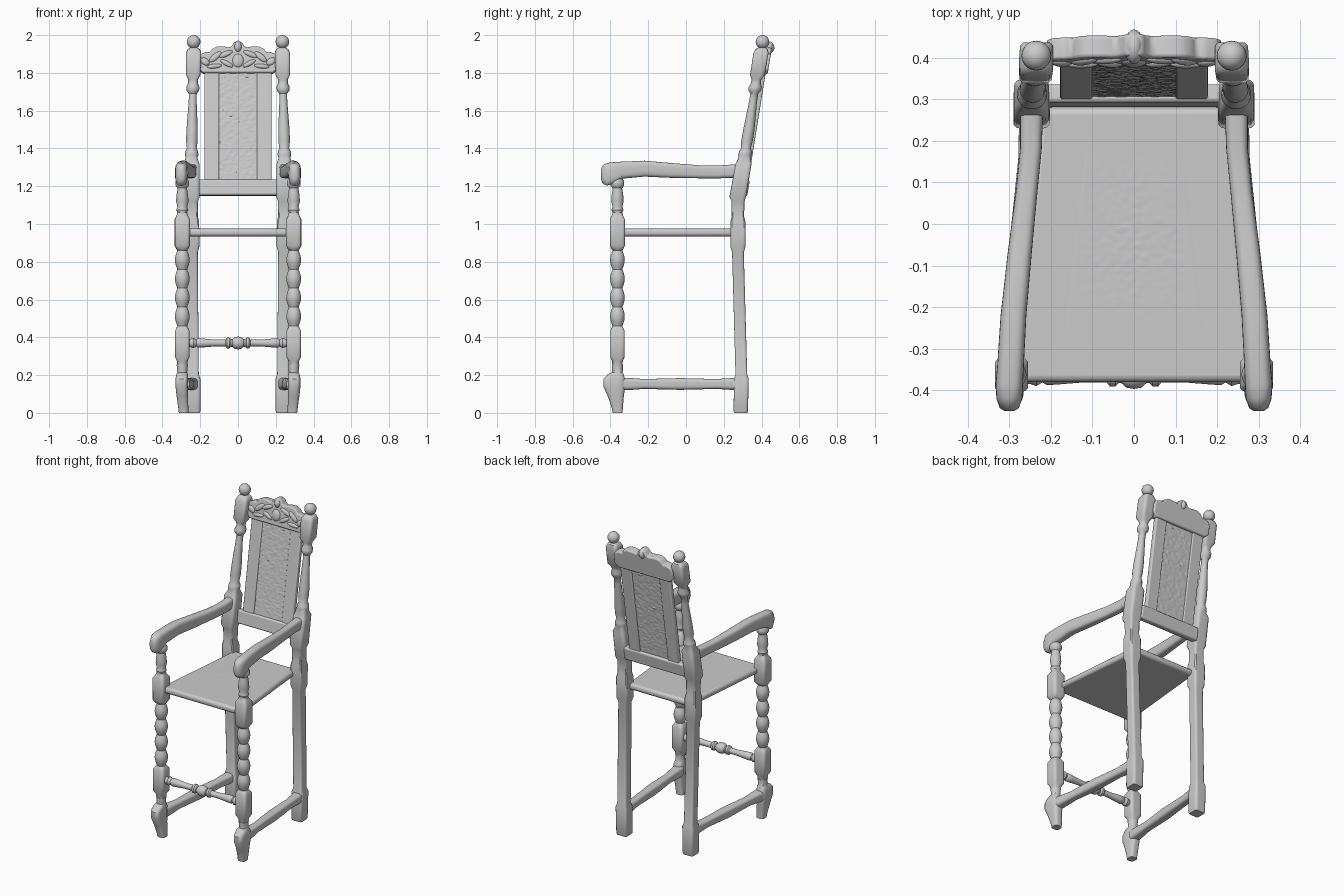
import bpy, bmesh, math
from mathutils import Matrix, Vector, noise

if "Cube" in bpy.data.objects:
    bpy.data.objects.remove(bpy.data.objects["Cube"], do_unlink=True)

wood = bpy.data.materials.new("pale grey wood")
wood.use_nodes = True
wood.diffuse_color = (0.6, 0.6, 0.6, 1)
wood.node_tree.nodes["Principled BSDF"].inputs["Base Color"].default_value = wood.diffuse_color

ROUND, SOFT, SQUARE = 2, 3.5, 9
SIDES = 32
SIDE_NAMES = ((1, "left"), (-1, "right"))


def finish(name, bm, bevel=0, matrix=None):
    bmesh.ops.recalc_face_normals(bm, faces=bm.faces)
    mesh = bpy.data.meshes.new(name)
    bm.to_mesh(mesh)
    bm.free()
    mesh.materials.append(wood)
    ob = bpy.data.objects.new(name, mesh)
    bpy.context.collection.objects.link(ob)
    if matrix:
        ob.matrix_world = matrix
    if bevel:
        mod = ob.modifiers.new("bevel", "BEVEL")
        mod.width, mod.segments = bevel, 3
    bpy.ops.object.select_all(action="DESELECT")
    ob.select_set(True)
    bpy.context.view_layer.objects.active = ob
    bpy.ops.object.shade_smooth_by_angle(angle=math.radians(40))
    return ob


def loft(name, stations, axis="z"):
    """Skin rings given as (centre, half width, half depth, squareness)."""
    u, v = {"z": ("X", "Y"), "y": ("X", "Z"), "x": ("Y", "Z")}[axis]
    unit = {"X": Vector((1, 0, 0)), "Y": Vector((0, 1, 0)), "Z": Vector((0, 0, 1))}
    bm = bmesh.new()
    rings = []
    for centre, a, b, p in stations:
        ring = []
        for i in range(SIDES):
            t = 2 * math.pi * (i + 0.5) / SIDES
            c, s = math.cos(t), math.sin(t)
            r = (abs(c) ** p + abs(s) ** p) ** (-1 / p)
            ring.append(bm.verts.new(Vector(centre) + unit[u] * a * r * c + unit[v] * b * r * s))
        rings.append(ring)
    for lo, hi in zip(rings, rings[1:]):
        for i in range(SIDES):
            j = (i + 1) % SIDES
            bm.faces.new((lo[i], lo[j], hi[j], hi[i]))
    bm.faces.new(rings[0])
    bm.faces.new(rings[-1])
    return finish(name, bm)


def prism(name, outline, place, bevel, matrix=None):
    """Extrude an outline; place(u, v, end) gives the point for end 0 or 1."""
    bm = bmesh.new()
    a, b = [[bm.verts.new(place(u, v, e)) for u, v in outline] for e in (0, 1)]
    bm.faces.new(a)
    bm.faces.new(b)
    for i in range(len(a)):
        j = (i + 1) % len(a)
        bm.faces.new((a[i], a[j], b[j], b[i]))
    return finish(name, bm, bevel, matrix)


def ellipsoid(name, centre, radii, matrix=Matrix(), turn=0):
    bm = bmesh.new()
    bmesh.ops.create_uvsphere(bm, u_segments=20, v_segments=12, radius=1)
    local = Matrix.Translation(centre) @ Matrix.Rotation(turn, 4, "Y") @ Matrix.Diagonal((*radii, 1))
    bmesh.ops.transform(bm, matrix=local, verts=bm.verts)
    return finish(name, bm, matrix=matrix)


def block(z0, z1, half):
    """Square section of a turned post with chamfered ends."""
    return [(z0, half * 0.75, SOFT), (z0 + 0.02, half, SQUARE),
            (z1 - 0.02, half, SQUARE), (z1, half * 0.75, SOFT)]


# Turned front legs: square blocks, a run of balls, and a vase under the arm
front_profile = [(0.25, 0.027, ROUND)] + block(0.275, 0.455, 0.038)
for i in range(33):
    front_profile.append((0.46 + i * 0.0125, 0.026 + 0.013 * abs(math.sin(math.pi * i / 8)), ROUND))
front_profile += block(0.865, 1.045, 0.04)
front_profile += [(1.06, 0.026, ROUND), (1.075, 0.032, ROUND), (1.09, 0.026, ROUND), (1.12, 0.033, ROUND),
                  (1.15, 0.031, ROUND), (1.19, 0.025, ROUND), (1.205, 0.036, ROUND), (1.225, 0.036, ROUND),
                  (1.24, 0.027, ROUND), (1.27, 0.027, ROUND)]

# Back posts: straight lower legs, then raked turned uprights
back_profile = [
    (0.0, 0.29, 0.034, SQUARE), (0.01, 0.29, 0.038, SQUARE), (0.18, 0.293, 0.039, SQUARE),
    (0.205, 0.293, 0.031, SQUARE), (0.85, 0.275, 0.031, SQUARE), (0.88, 0.275, 0.04, SQUARE),
    (1.01, 0.275, 0.04, SQUARE), (1.04, 0.275, 0.033, SQUARE), (1.12, 0.275, 0.034, SQUARE),
    (1.145, 0.274, 0.044, SQUARE), (1.32, 0.305, 0.042, SQUARE), (1.35, 0.31, 0.031, SOFT),
    (1.365, 0.312, 0.036, ROUND), (1.385, 0.315, 0.034, ROUND), (1.4, 0.317, 0.026, ROUND),
    (1.44, 0.323, 0.031, ROUND), (1.5, 0.333, 0.03, ROUND), (1.65, 0.355, 0.021, ROUND),
    (1.69, 0.362, 0.021, ROUND), (1.705, 0.364, 0.033, ROUND), (1.725, 0.367, 0.035, ROUND),
    (1.745, 0.37, 0.026, ROUND), (1.765, 0.373, 0.026, SOFT), (1.79, 0.378, 0.039, SQUARE),
    (1.905, 0.397, 0.04, SQUARE), (1.925, 0.4, 0.033, SOFT), (1.935, 0.402, 0.018, ROUND)]


def post_x(z):
    return 0.237 + 0.01 * min(1, z / 1.2) - 0.012 * max(0, (z - 1.3) / 0.6)


for s, side in SIDE_NAMES:
    loft(side + " front leg", [((s * 0.295, -0.363, z), r, r, p) for z, r, p in front_profile])
    # Scrolled foot, swelling forward
    loft(side + " front foot", [
        ((s * 0.288, -0.362, 0), 0.025, 0.026, SOFT), ((s * 0.29, -0.364, 0.03), 0.027, 0.03, SOFT),
        ((s * 0.295, -0.372, 0.09), 0.03, 0.043, SOFT), ((s * 0.298, -0.38, 0.14), 0.033, 0.058, SOFT),
        ((s * 0.298, -0.38, 0.18), 0.033, 0.057, SOFT), ((s * 0.296, -0.372, 0.205), 0.03, 0.042, SOFT),
        ((s * 0.295, -0.363, 0.215), 0.026, 0.028, ROUND), ((s * 0.295, -0.363, 0.255), 0.03, 0.03, ROUND)])
    loft(side + " back post", [((s * post_x(z), y, z), r, r, p) for z, y, r, p in back_profile])
    ellipsoid(side + " finial", (s * 0.235, 0.405, 1.964), (0.036, 0.036, 0.036))
    # Shaped arm with a drooping knuckle
    loft(side + " arm", [
        ((s * 0.3, -0.45, 1.262), 0.012, 0.025, ROUND), ((s * 0.3, -0.443, 1.262), 0.023, 0.046, ROUND),
        ((s * 0.3, -0.42, 1.263), 0.031, 0.06, SOFT), ((s * 0.3, -0.385, 1.27), 0.033, 0.057, SOFT),
        ((s * 0.297, -0.34, 1.285), 0.032, 0.045, SOFT), ((s * 0.29, -0.22, 1.293), 0.031, 0.042, SOFT),
        ((s * 0.275, -0.07, 1.283), 0.029, 0.039, SOFT), ((s * 0.258, 0.08, 1.276), 0.026, 0.034, SOFT),
        ((s * 0.248, 0.18, 1.276), 0.026, 0.034, SOFT), ((s * 0.246, 0.29, 1.282), 0.028, 0.036, SOFT)], "y")
    loft(side + " side stretcher", [
        ((s * (0.292 - 0.05 * t), -0.35 + 0.64 * t, 0.153), r, r, SOFT)
        for t, r in ((0, 0.034), (0.1, 0.031), (0.2, 0.026), (0.5, 0.031), (0.8, 0.026), (0.92, 0.031), (1, 0.031))], "y")

# Front stretcher, turned symmetrically about its middle ball
half = [(0, 0.034), (0.018, 0.031), (0.03, 0.02), (0.037, 0.02), (0.045, 0.028), (0.058, 0.028), (0.066, 0.018),
        (0.12, 0.018), (0.18, 0.023), (0.21, 0.025), (0.22, 0.018), (0.235, 0.027), (0.25, 0.022), (0.29, 0.022)]
turning = [(-x, r) for x, r in reversed(half[1:])] + half
loft("front stretcher", [((x, -0.363, 0.37), r, r, ROUND) for x, r in turning], "x")

# Tapered seat with a rounded rim
prism("seat", [(-0.287, -0.38), (0.287, -0.38), (0.225, 0.28), (-0.225, 0.28)],
      lambda u, v, e: (u, v, 0.935 + 0.04 * e), 0.016)

# Raked back: parts are laid out upright, then tilted together
rake = Matrix.Translation((0, 0.302, 1.15)) @ Matrix.Rotation(-0.16, 4, "X")


def board(name, x0, x1, z0, z1, depth, bevel=0.006):
    prism(name, [(x0, z0), (x1, z0), (x1, z1), (x0, z1)],
          lambda u, v, e: (u, depth * (e - 0.5), v), bevel, rake)


board("back lower rail", -0.215, 0.215, 0, 0.085, 0.045, 0.01)
for s, side in SIDE_NAMES:
    board(side + " back stile", min(s * 0.1, s * 0.178), max(s * 0.1, s * 0.178), 0.07, 0.68, 0.03)

# Woven fields: gently uneven grids
def woven(name, nx, ny, place, matrix=Matrix()):
    bm = bmesh.new()
    rows = [[bm.verts.new(place(i / nx * 2 - 1, j / ny,
                                noise.noise(Vector((i * 0.45, j * 0.8, 3))))) for i in range(nx + 1)]
            for j in range(ny + 1)]
    for a, b in zip(rows, rows[1:]):
        for i in range(nx):
            bm.faces.new((a[i], a[i + 1], b[i + 1], b[i]))
    return finish(name, bm, matrix=matrix)


for facing, depth in (("front", -0.009), ("rear", 0.007)):
    woven("woven back " + facing, 24, 90,
          lambda u, v, n: (u * 0.104, depth + n * 0.004, 0.07 + v * 0.61), rake)
woven("woven seat", 40, 60,
      lambda u, v, n: (u * (0.17 - 0.05 * v), -0.25 + 0.42 * v,
                       0.9755 + (n * 0.002 + 0.0005) * (1 - u * u) * 4 * v * (1 - v) - 0.001 * (abs(u) > 0.99)))

# Scalloped crest rail with carved front
edge = [(0, 0.825), (0.02, 0.82), (0.033, 0.8), (0.045, 0.79), (0.07, 0.796), (0.11, 0.797), (0.135, 0.785),
        (0.15, 0.765), (0.17, 0.768), (0.2, 0.755), (0.21, 0.735)]
crest = edge + [(0.21, 0.68), (0.185, 0.655), (-0.185, 0.655), (-0.21, 0.68)]
crest += [(-x, z) for x, z in reversed(edge[1:])]
prism("crest rail", crest, lambda u, v, e: (u, -0.028 + 0.054 * e, v), 0.008, rake)
ellipsoid("crest boss", (0, -0.002, 0.795), (0.024, 0.042, 0.035), rake)
ellipsoid("crest flower", (0, -0.026, 0.72), (0.03, 0.014, 0.036), rake)
for s, side in SIDE_NAMES:
    for i, (x, z, w, h, turn) in enumerate([(0.065, 0.755, 0.04, 0.014, 0.4), (0.06, 0.705, 0.038, 0.013, -0.5),
                                            (0.12, 0.74, 0.04, 0.016, 0.7), (0.125, 0.69, 0.04, 0.012, 0.1),
                                            (0.175, 0.715, 0.026, 0.018, -0.6)]):
        ellipsoid(f"{side} carved leaf {i + 1}", (s * x, -0.027, z), (w, 0.011, h), rake, s * turn)
